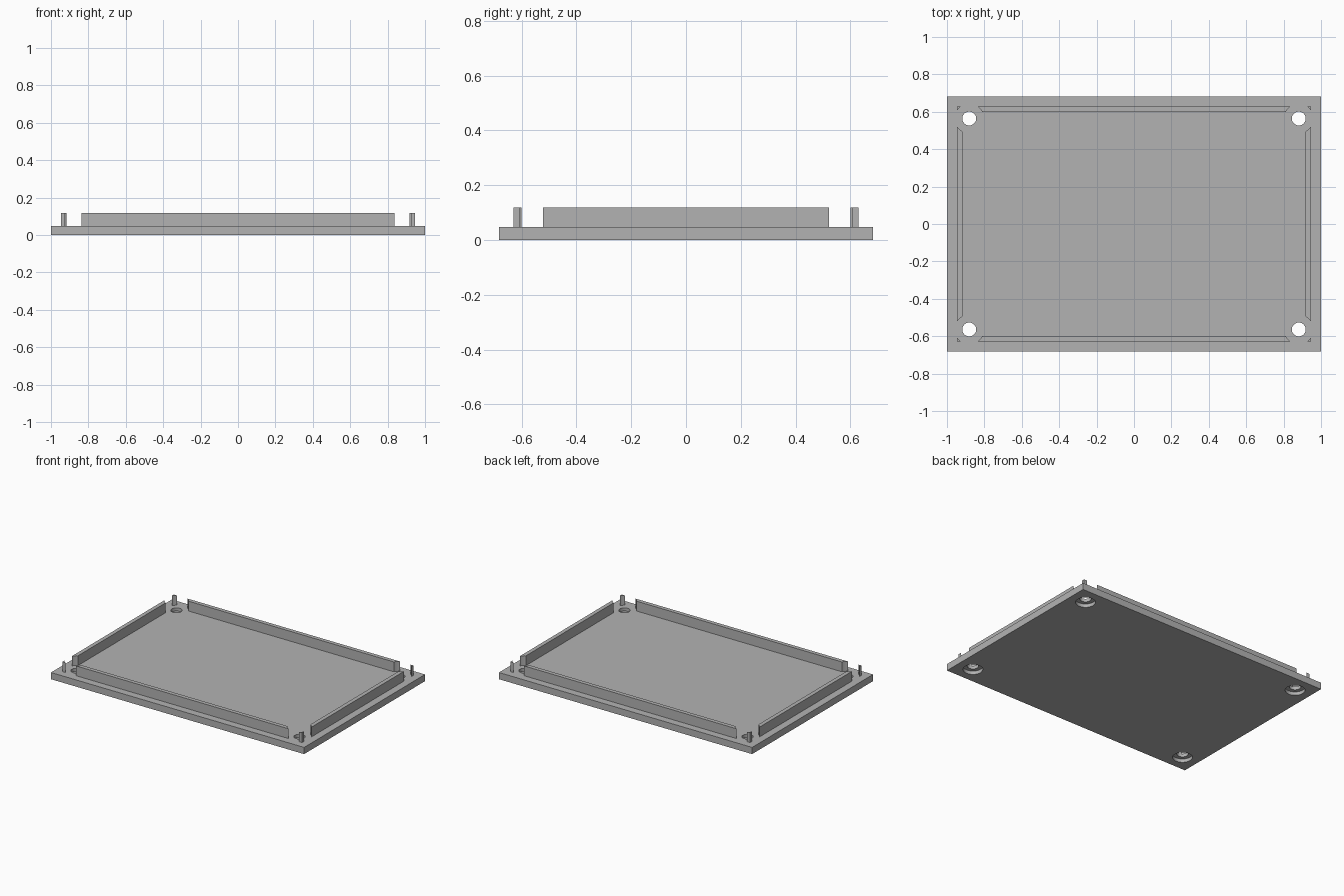
import bpy
from math import radians

default = bpy.data.objects.get("Cube")
if default:
    bpy.data.objects.remove(default, do_unlink=True)

# Main dimensions
PLATE_X, PLATE_Y, PLATE_Z = 1.0, 0.682, 0.048
RIM_X, RIM_Y, RIM_TOP = 0.947, 0.629, 0.118
RIM_WALL = 0.029
HOLE_X, HOLE_Y = 0.881, 0.564
HOLE_R, BORE_R, CLEARANCE_R = 0.037, 0.064, 0.078
BORE_DEPTH = 0.025

grey = bpy.data.materials.new("plain grey")
grey.use_nodes = True
colour = (0.45, 0.45, 0.45, 1)
grey.diffuse_color = colour
grey.node_tree.nodes["Principled BSDF"].inputs["Base Color"].default_value = colour


def box(name, half_x, half_y, z0, z1):
    bpy.ops.mesh.primitive_cube_add(size=2, location=(0, 0, (z0 + z1) / 2))
    obj = bpy.context.object
    obj.name = name
    obj.scale = (half_x, half_y, (z1 - z0) / 2)
    bpy.ops.object.transform_apply(location=True, rotation=False, scale=True)
    return obj


def cylinder(name, x, y, radius, z0, z1):
    bpy.ops.mesh.primitive_cylinder_add(vertices=64, radius=radius, depth=z1 - z0,
                                        location=(x, y, (z0 + z1) / 2))
    bpy.context.object.name = name
    return bpy.context.object


def cut(target, cutter):
    bpy.ops.object.select_all(action="DESELECT")
    bpy.context.view_layer.objects.active = target
    target.select_set(True)
    mod = target.modifiers.new("cut", "BOOLEAN")
    mod.operation = "DIFFERENCE"
    mod.solver = "EXACT"
    mod.object = cutter
    bpy.ops.object.modifier_apply(modifier=mod.name)
    bpy.data.objects.remove(cutter, do_unlink=True)


# Base plate and the upright rim standing on it
plate = box("base_plate", PLATE_X, PLATE_Y, 0, PLATE_Z)
rim = box("locating_rim", RIM_X, RIM_Y, PLATE_Z, RIM_TOP)
cut(rim, box("rim_inside", RIM_X - RIM_WALL, RIM_Y - RIM_WALL, 0, 1))

# Corner screw holes, recessed underneath, with clearance through the rim
for sx in (-1, 1):
    for sy in (-1, 1):
        x, y = sx * HOLE_X, sy * HOLE_Y
        cut(plate, cylinder("screw_hole", x, y, HOLE_R, -0.1, 0.2))
        cut(plate, cylinder("screw_head_recess", x, y, BORE_R, -0.1, BORE_DEPTH))
        cut(rim, cylinder("screw_clearance", x, y, CLEARANCE_R, -0.1, 0.3))

# Finish
for obj in (plate, rim):
    obj.data.materials.clear()
    obj.data.materials.append(grey)
    bpy.ops.object.select_all(action="DESELECT")
    bpy.context.view_layer.objects.active = obj
    obj.select_set(True)
    bpy.ops.object.shade_smooth_by_angle(angle=radians(30))
